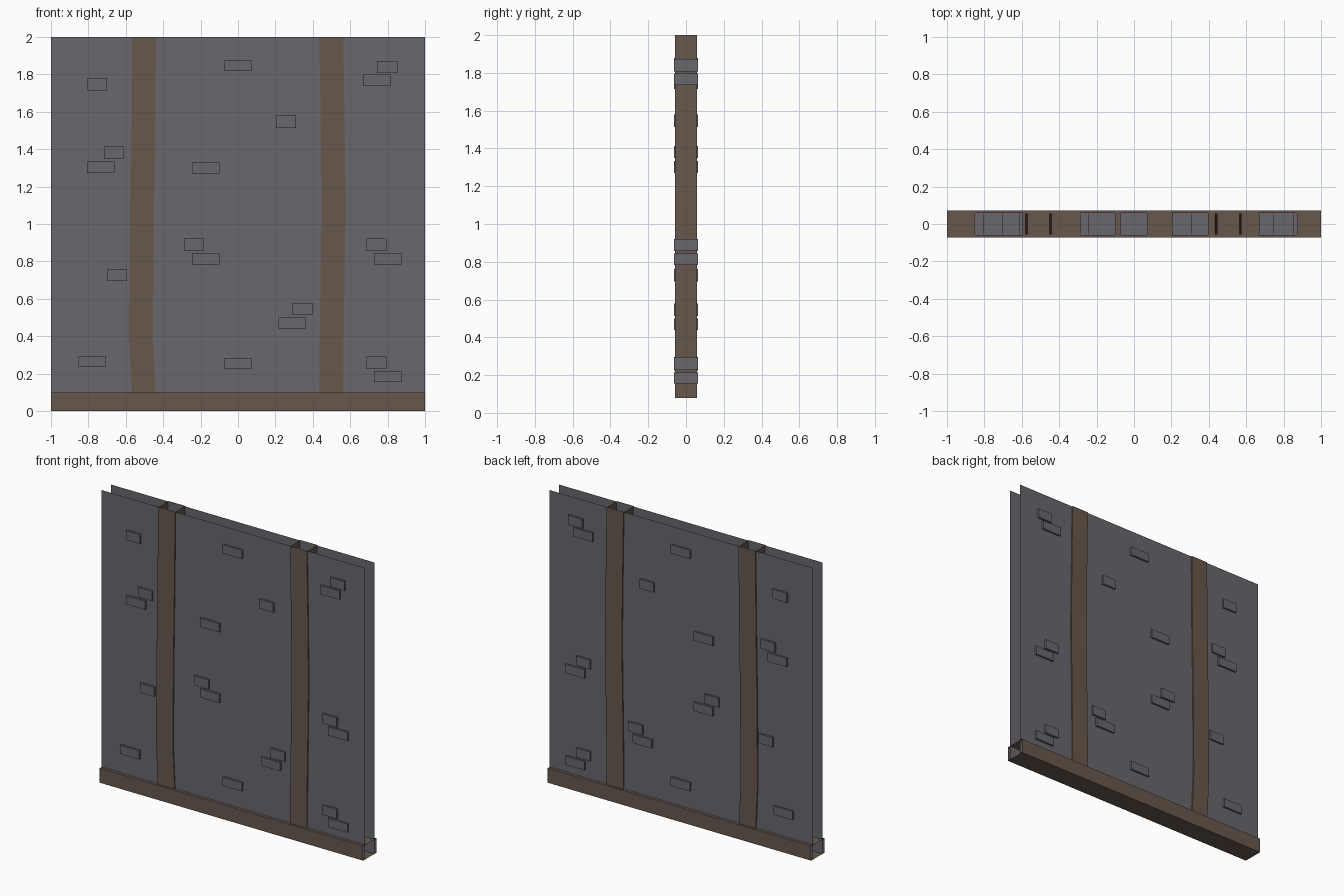
import bpy, bmesh

if "Cube" in bpy.data.objects:
    bpy.data.objects.remove(bpy.data.objects["Cube"])


def material(name, rgb):
    m = bpy.data.materials.new(name)
    m.diffuse_color = (*rgb, 1)
    m.use_nodes = True
    m.node_tree.nodes["Principled BSDF"].inputs["Base Color"].default_value = m.diffuse_color
    return m


STONE = material("grey_stone", (0.135, 0.135, 0.155))
WOOD = material("brown_wood", (0.135, 0.098, 0.073))


def finish(name, bm, mat):
    bmesh.ops.recalc_face_normals(bm, faces=bm.faces)
    me = bpy.data.meshes.new(name)
    bm.to_mesh(me)
    bm.free()
    me.materials.append(mat)
    ob = bpy.data.objects.new(name, me)
    bpy.context.collection.objects.link(ob)
    return ob


def tube(name, rings, mat):
    """Open-ended four-sided tube through a list of four-point rings."""
    bm = bmesh.new()
    loops = [[bm.verts.new(p) for p in ring] for ring in rings]
    for a, b in zip(loops, loops[1:]):
        for i in range(4):
            j = (i + 1) % 4
            bm.faces.new((a[i], a[j], b[j], b[i]))
    return finish(name, bm, mat)


# Two thin wall skins, front and back
for name, y, s in (("wall_front", -0.05, 1), ("wall_back", 0.05, -1)):
    bm = bmesh.new()
    pts = [(-s, 0), (s, 0), (s, 2), (-s, 2)]
    bm.faces.new([bm.verts.new((x, y, z)) for x, z in pts])
    me = bpy.data.meshes.new(name)
    bm.to_mesh(me)
    bm.free()
    me.materials.append(STONE)
    bpy.context.collection.objects.link(bpy.data.objects.new(name, me))

# Bottom beam: square tube with open ends
B = 0.071
tube("bottom_beam", [[(x, -B, 0), (x, B, 0), (x, B, 0.1), (x, -B, 0.1)]
                     for x in (-1, 1)], WOOD)

# Slightly crooked upright posts, open at top and bottom: (z, centre x)
POSTS = {
    "left_post": [(0.08, -0.504), (0.4, -0.519), (1.0, -0.514), (1.5, -0.507), (2, -0.502)],
    "right_post": [(0.08, 0.498), (0.4, 0.501), (1.1, 0.511), (1.6, 0.505), (2, 0.499)],
}
W, D = 0.064, 0.057
for name, path in POSTS.items():
    tube(name, [[(c - W, -D, z), (c + W, -D, z), (c + W, D, z), (c - W, D, z)]
                for z, c in path], WOOD)

# Bricks passing through both skins: centre (x, z)
SMALL = [(-0.754, 1.747), (-0.663, 1.381), (-0.647, 0.728), (0.257, 1.547), (-0.236, 0.889),
         (0.343, 0.546), (0.798, 1.84), (0.739, 0.889), (0.739, 0.26)]
LARGE = [(-0.734, 1.303), (-0.78, 0.265), (0, 1.848), (-0.173, 1.299), (-0.173, 0.814),
         (0.29, 0.47), (0, 0.254), (0.741, 1.768), (0.80, 0.814), (0.80, 0.185)]
for kind, spots, w, h in (("small", SMALL, 0.108, 0.065), ("large", LARGE, 0.147, 0.06)):
    for n, (x, z) in enumerate(spots, 1):
        bm = bmesh.new()
        bmesh.ops.create_cube(bm, size=1)
        bmesh.ops.scale(bm, vec=(w, 0.125, h), verts=bm.verts)
        bmesh.ops.translate(bm, vec=(x, 0, z), verts=bm.verts)
        finish(f"{kind}_brick_{n}", bm, STONE)
